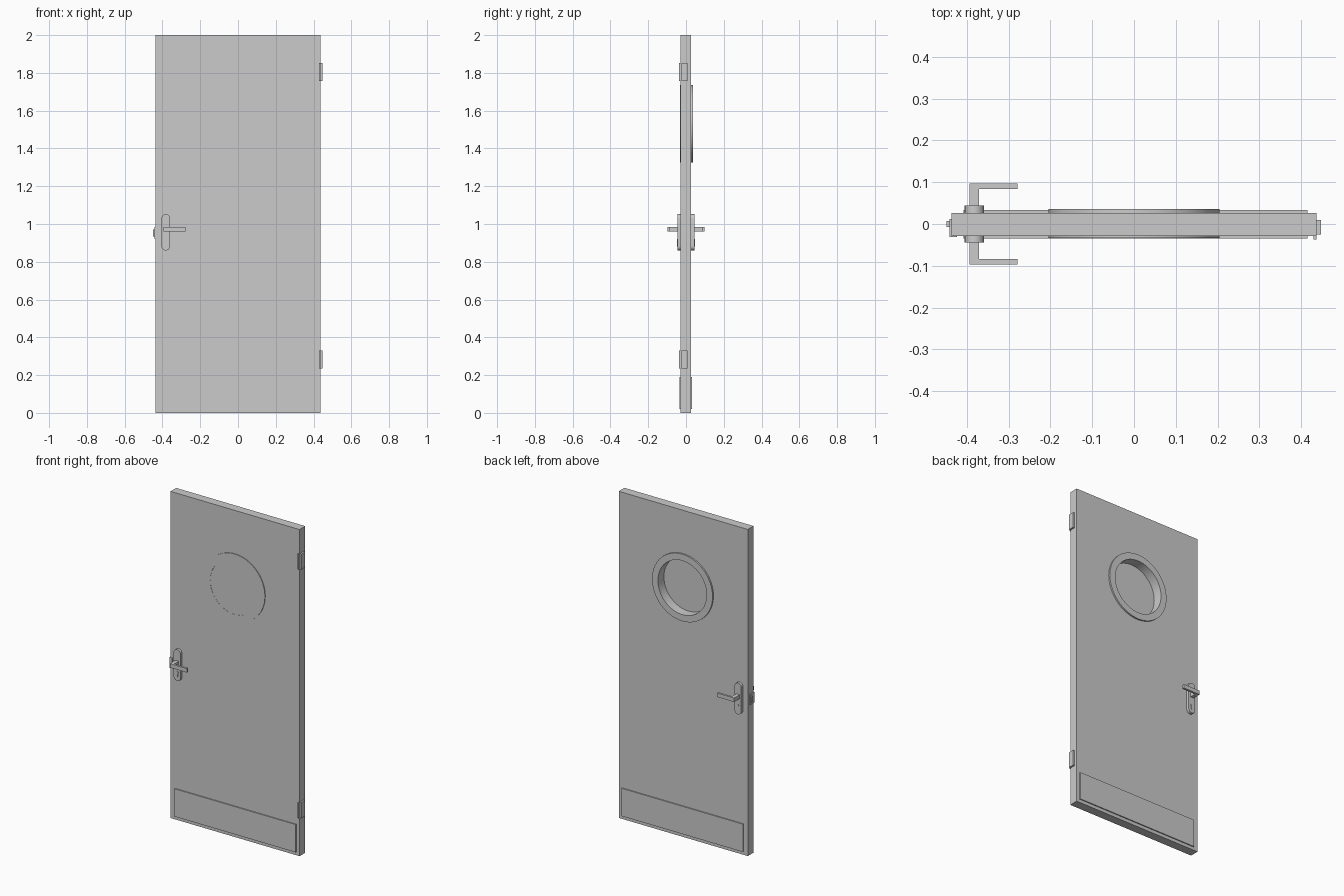
import bpy, bmesh, math
from mathutils import Matrix

if "Cube" in bpy.data.objects:
    bpy.data.objects.remove(bpy.data.objects["Cube"])


def prism(name, loops, lo, hi, axis='Y'):
    """Extrude closed outlines (later loops are holes) from lo to hi along an axis."""
    cu = bpy.data.curves.new(name, 'CURVE')
    cu.dimensions, cu.fill_mode, cu.extrude = '2D', 'BOTH', (hi - lo) / 2
    for pts in loops:
        sp = cu.splines.new('POLY')
        sp.points.add(len(pts) - 1)
        for p, (a, b) in zip(sp.points, pts):
            p.co = (a, b, 0, 1)
        sp.use_cyclic_u = True
    tmp = bpy.data.objects.new(name + "_tmp", cu)
    bpy.context.collection.objects.link(tmp)
    dg = bpy.context.evaluated_depsgraph_get()
    me = bpy.data.meshes.new_from_object(tmp.evaluated_get(dg))
    bpy.data.objects.remove(tmp)
    mid = (lo + hi) / 2
    if axis == 'Y':
        me.transform(Matrix.Translation((0, mid, 0)) @ Matrix.Rotation(math.pi / 2, 4, 'X'))
    else:
        me.transform(Matrix.Translation((0, 0, mid)))
    bm = bmesh.new()
    bm.from_mesh(me)
    bmesh.ops.remove_doubles(bm, verts=bm.verts, dist=1e-5)
    bmesh.ops.recalc_face_normals(bm, faces=bm.faces)
    bm.to_mesh(me)
    bm.free()
    me.name = name
    ob = bpy.data.objects.new(name, me)
    bpy.context.collection.objects.link(ob)
    bpy.ops.object.select_all(action='DESELECT')
    ob.select_set(True)
    bpy.context.view_layer.objects.active = ob
    bpy.ops.object.shade_smooth_by_angle(angle=math.radians(30))
    return ob


def rect(x0, x1, z0, z1):
    return [(x0, z0), (x1, z0), (x1, z1), (x0, z1)]


def circle(cx, cz, r, n=64):
    return [(cx + r * math.cos(2 * math.pi * i / n), cz + r * math.sin(2 * math.pi * i / n)) for i in range(n)]


def stadium(cx, z0, z1, r, n=12):
    top = [(cx + r * math.cos(math.pi * i / n), z1 - r + r * math.sin(math.pi * i / n)) for i in range(n + 1)]
    bot = [(cx - r * math.cos(math.pi * i / n), z0 + r - r * math.sin(math.pi * i / n)) for i in range(n + 1)]
    return top + bot


FRONT, BACK = -0.0285, 0.0265
WZ, R_IN, R_OUT = 1.53, 0.165, 0.205

# Door slab with porthole opening
prism("door_slab", [rect(-0.437, 0.437, 0, 2), circle(0, WZ, R_IN)], FRONT, BACK)

# Porthole frames and glass set near the front
prism("window_ring_front", [circle(0, WZ, R_OUT), circle(0, WZ, R_IN)], -0.033, FRONT)
prism("window_ring_back", [circle(0, WZ, R_OUT), circle(0, WZ, R_IN)], BACK, 0.036)
prism("window_glass", [circle(0, WZ, R_IN)], -0.032, -0.022)

# Kick plates
kick = rect(-0.408, 0.415, 0.02, 0.19)
prism("kick_plate_front", [kick], -0.035, FRONT)
prism("kick_plate_back", [kick], BACK, 0.033)

# Handle sets, mirrored front and back
HX = -0.382
for side, s in (("front", -1), ("back", 1)):
    face = BACK if s > 0 else FRONT

    def slab(name, loops, a, b):
        prism(f"{name}_{side}", loops, min(a, b), max(a, b))

    slab("handle_plate", [stadium(HX, 0.86, 1.052, 0.023)], face, s * 0.044)
    slab("lock_cylinder", [circle(HX, 0.912, 0.009, 24)], s * 0.044, s * 0.047)
    slab("lock_cylinder_foot", [stadium(HX, 0.882, 0.91, 0.005)], s * 0.044, s * 0.047)
    lever = [(-0.394, 0.044), (-0.371, 0.044), (-0.371, 0.084),
             (-0.279, 0.084), (-0.279, 0.097), (-0.394, 0.097)]
    prism(f"handle_lever_{side}", [[(x, s * y) for x, y in lever]], 0.959, 0.983, 'Z')

# Lock faceplate wrapping the edge, and latch bolt
prism("lock_faceplate", [[(-0.442, -0.031), (-0.424, -0.031), (-0.424, FRONT), (-0.437, FRONT),
                          (-0.437, 0.012), (-0.442, 0.012)]], 0.92, 0.985, 'Z')
prism("latch_bolt", [rect(-0.449, -0.442, -0.007, 0.007)], 0.935, 0.97, 'Z')

# Hinges: leaf on the edge with a lip at the front
for name, z0, z1 in (("lower", 0.235, 0.33), ("upper", 0.757, 0.852)):
    z = 0 if name == "lower" else 1
    prism(f"hinge_{name}", [[(0.429, -0.037), (0.437, -0.037), (0.437, -0.025), (0.448, -0.025),
                             (0.448, 0.009), (0.437, 0.009), (0.437, FRONT), (0.429, FRONT)]],
          z0 + z, z1 + z, 'Z')
